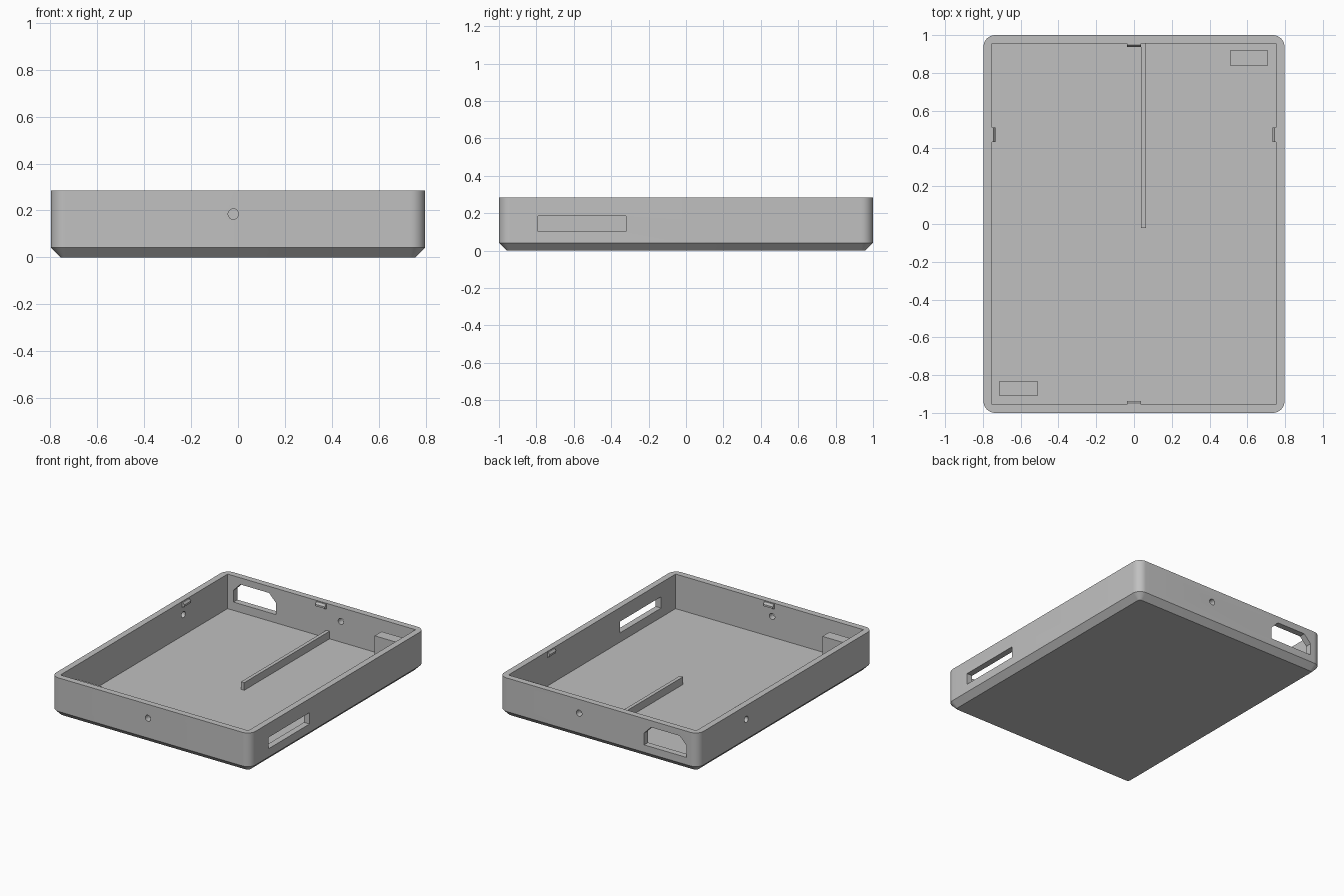
import bpy, bmesh, math
from mathutils import Matrix, Vector

cube = bpy.data.objects.get("Cube")
if cube:
    bpy.data.objects.remove(cube, do_unlink=True)

W, D, H = 0.797, 1.0, 0.285      # half width, half depth, height
IW, ID, FLOOR = 0.752, 0.955, 0.035
BEVEL, RADIUS = 0.042, 0.062

grey = bpy.data.materials.new("plain grey")
grey.use_nodes = True
colour = (0.53, 0.53, 0.53, 1)
grey.diffuse_color = colour
grey.node_tree.nodes["Principled BSDF"].inputs["Base Color"].default_value = colour


def finish(name, bm):
    bmesh.ops.recalc_face_normals(bm, faces=bm.faces)
    mesh = bpy.data.meshes.new(name)
    bm.to_mesh(mesh)
    bm.free()
    mesh.materials.append(grey)
    obj = bpy.data.objects.new(name, mesh)
    bpy.context.collection.objects.link(obj)
    return obj


def loft(name, rings):
    """Join closed rings of points into a capped solid."""
    bm = bmesh.new()
    loops = [[bm.verts.new(p) for p in ring] for ring in rings]
    for a, b in zip(loops, loops[1:]):
        for i in range(len(a)):
            j = (i + 1) % len(a)
            bm.faces.new((a[i], a[j], b[j], b[i]))
    bm.faces.new(loops[0])
    bm.faces.new(loops[-1])
    return finish(name, bm)


def box(name, x, y, z):
    return loft(name, [[(x[0], y[0], h), (x[1], y[0], h),
                        (x[1], y[1], h), (x[0], y[1], h)] for h in z])


def rounded_ring(inset, z, steps=10):
    r = RADIUS - inset
    ring = []
    for k, (sx, sy) in enumerate(((1, 1), (-1, 1), (-1, -1), (1, -1))):
        for i in range(steps + 1):
            a = (k + i / steps) * math.pi / 2
            ring.append((sx * (W - RADIUS) + r * math.cos(a),
                         sy * (D - RADIUS) + r * math.sin(a), z))
    return ring


def round_hole(name, centre, axis):
    bm = bmesh.new()
    turn = Vector((0, 0, 1)).rotation_difference(Vector(axis)).to_matrix().to_4x4()
    bmesh.ops.create_cone(bm, cap_ends=True, segments=32, radius1=0.022,
                          radius2=0.022, depth=0.2,
                          matrix=Matrix.Translation(centre) @ turn)
    return finish(name, bm)


# Tray body with chamfered underside
tray = loft("tray", [rounded_ring(BEVEL, 0), rounded_ring(0, BEVEL), rounded_ring(0, H)])

# Cavity, side slot, socket opening and round holes
socket = [(-0.705, 0.095), (-0.365, 0.095), (-0.365, 0.18),
          (-0.42, 0.237), (-0.65, 0.237), (-0.705, 0.18)]
cutters = [
    box("cavity_cutter", (-IW, IW), (-ID, ID), (FLOOR, H + 0.1)),
    box("slot_cutter", (0.7, 0.9), (-0.79, -0.32), (0.102, 0.184)),
    loft("socket_cutter", [[(x, y, z) for x, z in socket] for y in (0.9, 1.1)]),
    round_hole("front_hole_cutter", (-0.02, -D, 0.185), (0, 1, 0)),
    round_hole("back_hole_cutter", (0.155, D, 0.185), (0, 1, 0)),
    round_hole("side_hole_cutter", (-W, 0.45, 0.185), (1, 0, 0)),
]
bpy.context.view_layer.objects.active = tray
for cutter in cutters:
    cutter.hide_render = True
    mod = tray.modifiers.new(cutter.name, 'BOOLEAN')
    mod.operation = 'DIFFERENCE'
    mod.solver = 'EXACT'
    mod.object = cutter
    bpy.ops.object.modifier_apply(modifier=mod.name)
    bpy.data.objects.remove(cutter, do_unlink=True)

bpy.ops.object.select_all(action='DESELECT')
tray.select_set(True)
bpy.ops.object.shade_smooth_by_angle(angle=math.radians(30))

# Divider rib on the floor
box("divider_rib", (0.038, 0.064), (-0.02, ID), (FLOOR - 0.005, 0.09))

# Support blocks in opposite corners
box("back_left_block", (0.507, 0.71), (0.838, 0.918), (FLOOR - 0.005, 0.22))
box("front_right_block", (-0.713, -0.51), (-0.91, -0.83), (FLOOR - 0.005, 0.22))

# Snap ridges near the rim: profile of (reach into the tray, height)
ridge = [(-0.005, 0.242), (0, 0.242), (0.018, 0.252), (0.018, 0.265), (0.007, 0.28), (-0.005, 0.28)]
for side, sign in (("left", 1), ("right", -1)):
    loft(side + "_snap_ridge",
         [[(sign * (IW - r), y, z) for r, z in ridge] for y in (0.435, 0.51)])
for side, sign in (("back", 1), ("front", -1)):
    loft(side + "_snap_ridge",
         [[(x, sign * (ID - r), z) for r, z in ridge] for x in (-0.038, 0.038)])
